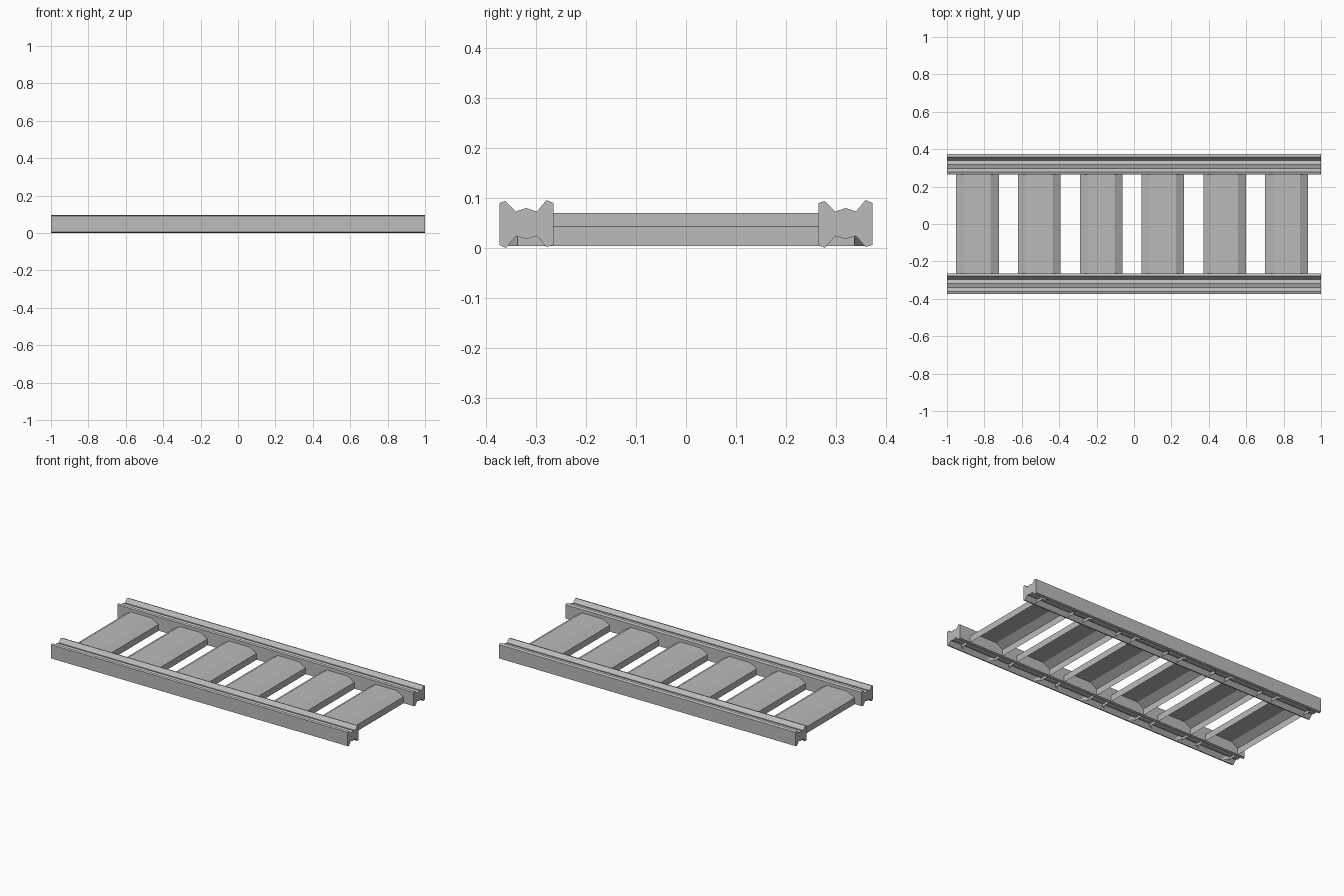
import bpy
import bmesh

cube = bpy.data.objects.get("Cube")
if cube:
    bpy.data.objects.remove(cube, do_unlink=True)

steel = bpy.data.materials.new("grey steel")
steel.use_nodes = True
GREY = (0.5, 0.5, 0.5, 1)
steel.diffuse_color = GREY
steel.node_tree.nodes["Principled BSDF"].inputs["Base Color"].default_value = GREY


def finish(name, bm):
    mesh = bpy.data.meshes.new(name)
    bm.to_mesh(mesh)
    bm.free()
    mesh.materials.append(steel)
    obj = bpy.data.objects.new(name, mesh)
    bpy.context.collection.objects.link(obj)
    return obj


# Rails: one grooved section swept along x, same way round on both sides
RAIL = [(-0.054, 0.006), (-0.054, 0.09), (-0.042, 0.094), (-0.021, 0.073),
        (0, 0.08), (0.021, 0.073), (0.04, 0.096), (0.054, 0.09),
        (0.054, 0.006), (0.04, 0.002), (0.021, 0.024), (0, 0.018),
        (-0.021, 0.024), (-0.041, 0)]


def rail(name, y):
    bm = bmesh.new()
    end = bm.faces.new([bm.verts.new((-1, y + p, z)) for p, z in RAIL])
    swept = bmesh.ops.extrude_face_region(bm, geom=[end], use_keep_orig=True)
    moved = [v for v in swept["geom"] if isinstance(v, bmesh.types.BMVert)]
    bmesh.ops.translate(bm, verts=moved, vec=(2, 0, 0))
    bmesh.ops.recalc_face_normals(bm, faces=bm.faces)
    return finish(name, bm)


rail("front_rail", -0.319)
rail("back_rail", 0.319)

# Sleepers: inverted open troughs with ends flared down under the rails
TROUGH = [(-0.114, 0.004), (-0.114, 0.043), (-0.071, 0.07),
          (0.071, 0.07), (0.114, 0.043), (0.114, 0.004)]


def sleeper(name, x):
    bm = bmesh.new()
    rows = [[bm.verts.new((x + p, y, z)) for p, z in TROUGH] for y in (-0.337, 0.337)]
    for i in range(len(TROUGH) - 1):
        bm.faces.new((rows[0][i], rows[0][i + 1], rows[1][i + 1], rows[1][i]))
    for row, side in zip(rows, (-1, 1)):
        lip = [bm.verts.new((x + p, side * 0.36, 0.004)) for p in (-0.071, 0.071)]
        bm.faces.new((row[2], row[3], lip[1], lip[0]))
        bm.faces.new((row[0], row[1], row[2], lip[0]))
        bm.faces.new((row[5], row[4], row[3], lip[1]))
    bmesh.ops.recalc_face_normals(bm, faces=bm.faces)
    top = max(bm.faces, key=lambda f: f.calc_center_median().z)
    if top.normal.z < 0:
        bmesh.ops.reverse_faces(bm, faces=bm.faces)
    return finish(name, bm)


for n in range(6):
    sleeper(f"sleeper_{n + 1}", -0.837 + 0.3305 * n)
